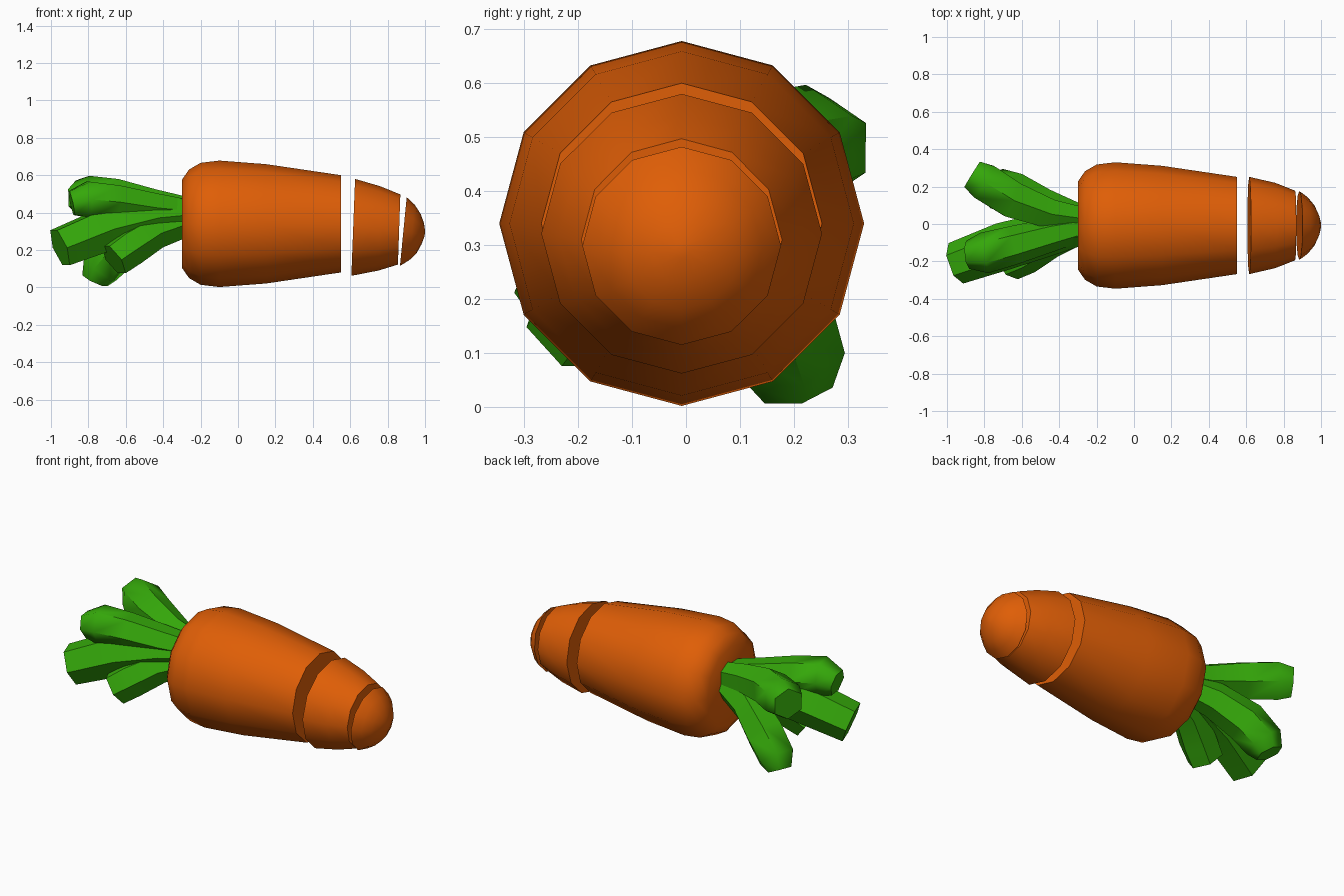
import bpy, bmesh, math
from mathutils import Vector

if "Cube" in bpy.data.objects:
    bpy.data.objects.remove(bpy.data.objects["Cube"])


def material(name, rgb):
    m = bpy.data.materials.new(name)
    m.diffuse_color = (*rgb, 1)
    m.use_nodes = True
    m.node_tree.nodes["Principled BSDF"].inputs["Base Color"].default_value = m.diffuse_color
    return m


ORANGE = material("carrot orange", (0.74, 0.112, 0.002))
GREEN = material("leaf green", (0.035, 0.39, 0.003))


def loft(name, rings, mat, angle):
    """Skin a list of equal-length point rings and cap both ends."""
    bm = bmesh.new()
    vs = [[bm.verts.new(p) for p in ring] for ring in rings]
    n = len(vs[0])
    for a, b in zip(vs, vs[1:]):
        for i in range(n):
            j = (i + 1) % n
            bm.faces.new((a[i], a[j], b[j], b[i]))
    bm.faces.new(vs[0][::-1])
    bm.faces.new(vs[-1])
    bmesh.ops.recalc_face_normals(bm, faces=bm.faces[:])
    me = bpy.data.meshes.new(name)
    bm.to_mesh(me)
    bm.free()
    ob = bpy.data.objects.new(name, me)
    bpy.context.collection.objects.link(ob)
    me.materials.append(mat)
    bpy.ops.object.select_all(action='DESELECT')
    ob.select_set(True)
    bpy.context.view_layer.objects.active = ob
    bpy.ops.object.shade_smooth_by_angle(angle=math.radians(angle))
    return ob


def root_ring(xt, zt, xb, zb, w):
    """12-sided ring from its top point, bottom point and half width."""
    out = []
    for i in range(12):
        a = i * math.tau / 12
        s = math.sin(a)
        out.append(((xt + xb) / 2 + s * (xt - xb) / 2,
                    -0.008 + w * math.cos(a),
                    (zt + zb) / 2 + s * (zt - zb) / 2))
    return out


def root(name, profile, angle):
    loft(name, [root_ring(*p) for p in profile], ORANGE, angle)


# main root
root("carrot_body", [(x, 0.34 + r, x, 0.34 - r, r) for x, r in
                     [(-0.3, 0.235), (-0.262, 0.29), (-0.2, 0.326),
                      (-0.1, 0.338), (0.15, 0.319), (0.55, 0.26)]], 50)

# cut slice
root("carrot_slice", [(0.626, 0.580, 0.606, 0.062, 0.26),
                      (0.76, 0.541, 0.75, 0.090, 0.228),
                      (0.868, 0.497, 0.855, 0.122, 0.186)], 50)

# rounded tip
root("carrot_tip", [(0.902, 0.482, 0.866, 0.115, 0.184),
                    (0.945, 0.442, 0.915, 0.145, 0.150),
                    (0.977, 0.392, 0.953, 0.180, 0.107),
                    (0.994, 0.345, 0.980, 0.228, 0.059),
                    (1.000, 0.305, 0.998, 0.275, 0.015)], 50)


def leaf(name, path, turn=0.0):
    """Six-sided stalk along points (x, y, z, radius), turned about its path."""
    pts = [Vector(p[:3]) for p in path]
    rings = []
    for i, p in enumerate(pts):
        t = (pts[min(i + 1, len(pts) - 1)] - pts[max(i - 1, 0)]).normalized()
        side = t.cross(Vector((0, 0, 1))).normalized()
        up = side.cross(t)
        r = path[i][3]
        rings.append([p + r * (math.cos(k * math.tau / 6 + turn) * side
                               + math.sin(k * math.tau / 6 + turn) * up)
                      for k in range(6)])
    loft(name, rings, GREEN, 58)


# leaf tuft
leaf("leaf_front", [(-0.28, -0.01, 0.388, 0.1), (-0.45, -0.05, 0.372, 0.118),
                    (-0.70, -0.12, 0.312, 0.128), (-0.952, -0.21, 0.212, 0.115)])
leaf("leaf_back_top", [(-0.28, 0.03, 0.415, 0.07), (-0.45, 0.055, 0.435, 0.09),
                       (-0.65, 0.13, 0.468, 0.112), (-0.80, 0.225, 0.482, 0.115),
                       (-0.865, 0.265, 0.48, 0.092)], math.pi / 6)
leaf("leaf_back_bottom", [(-0.28, 0.03, 0.36, 0.07), (-0.48, 0.09, 0.305, 0.098),
                          (-0.64, 0.16, 0.20, 0.115), (-0.735, 0.19, 0.10, 0.11),
                          (-0.765, 0.202, 0.036, 0.075)])
leaf("leaf_front_bottom", [(-0.28, -0.02, 0.345, 0.08), (-0.45, -0.09, 0.29, 0.095),
                           (-0.58, -0.165, 0.21, 0.105), (-0.665, -0.205, 0.148, 0.1)])
leaf("leaf_front_top", [(-0.28, -0.02, 0.41, 0.07), (-0.45, -0.06, 0.425, 0.09),
                        (-0.65, -0.115, 0.455, 0.104), (-0.80, -0.155, 0.47, 0.11),
                        (-0.89, -0.165, 0.45, 0.075)])
